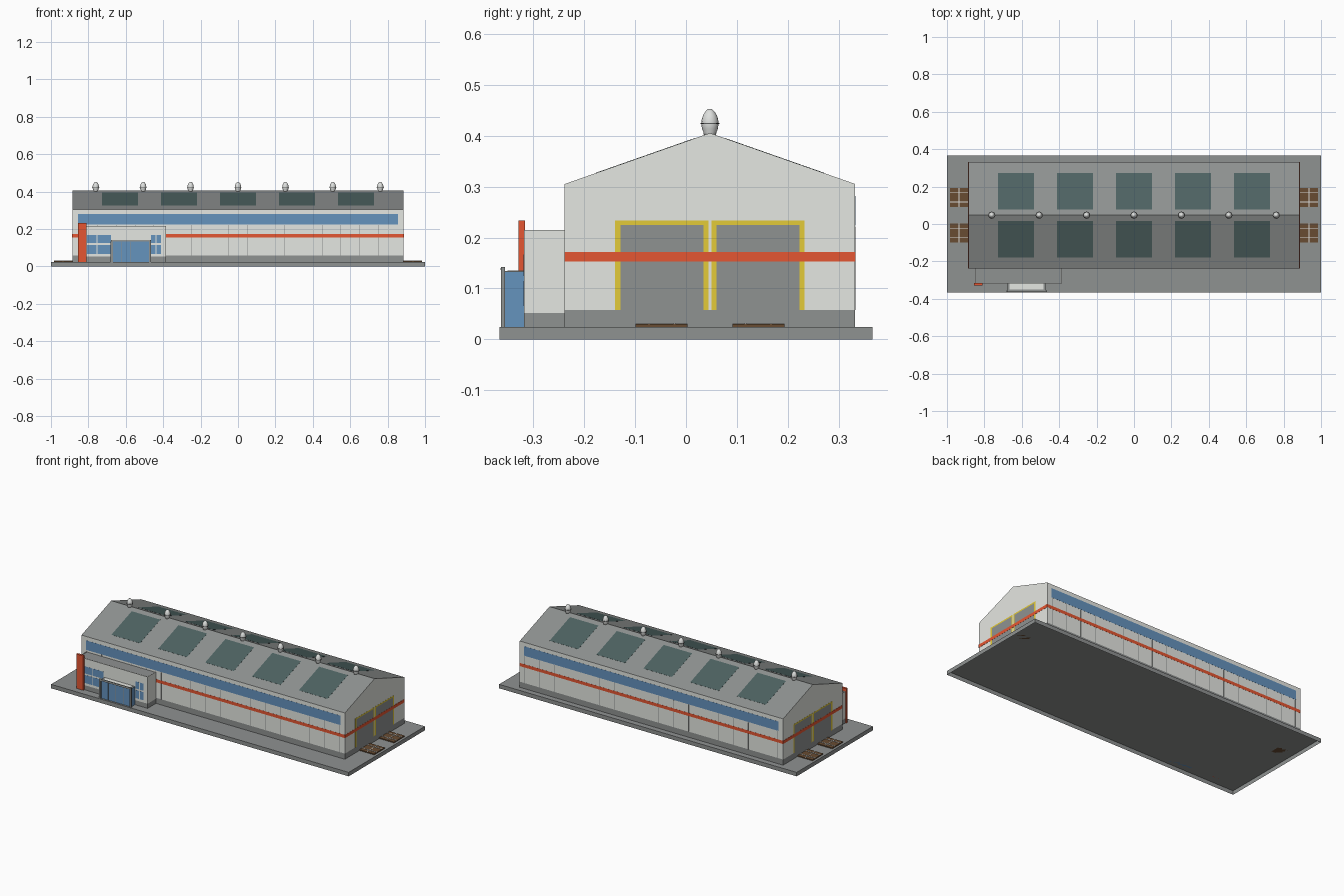
import bpy, bmesh, math

cube = bpy.data.objects.get("Cube")
if cube:
    bpy.data.objects.remove(cube, do_unlink=True)


def material(name, *srgb):
    rgb = [((c / 255 + 0.055) / 1.055) ** 2.4 for c in srgb] + [1]
    m = bpy.data.materials.new(name)
    m.use_nodes = True
    m.diffuse_color = rgb
    bsdf = m.node_tree.nodes["Principled BSDF"]
    bsdf.inputs["Base Color"].default_value = rgb
    bsdf.inputs["Roughness"].default_value = 0.8
    return m


WALL = material("pale wall", 229, 231, 226)
GREY = material("concrete grey", 143, 146, 145)
DARK = material("dark grey", 90, 92, 92)
SKY = material("skylight glass", 78, 99, 98)
BLUE = material("blue glass", 101, 147, 190)
RED = material("orange red", 229, 86, 50)
YELLOW = material("yellow", 228, 203, 56)
BROWN = material("brown wood", 104, 76, 50)
METAL = material("vent metal", 222, 224, 222)


def finish(name, bm, *mats):
    bmesh.ops.recalc_face_normals(bm, faces=bm.faces)
    mesh = bpy.data.meshes.new(name)
    bm.to_mesh(mesh)
    bm.free()
    for m in mats:
        mesh.materials.append(m)
    ob = bpy.data.objects.new(name, mesh)
    bpy.context.collection.objects.link(ob)
    return ob


def box(name, mat, x, y, z, open_bottom=False):
    bm = bmesh.new()
    bmesh.ops.create_cube(bm, size=1)
    if open_bottom:
        low = [f for f in bm.faces if f.normal.z < -.5]
        bmesh.ops.delete(bm, geom=low, context="FACES")
    for v in bm.verts:
        v.co = [(a + b) / 2 + c * (b - a) for c, (a, b) in zip(v.co, (x, y, z))]
    return finish(name, bm, mat)


def prism(name, profile, x0, x1, mat, plinth=None):
    """Extrude a (y, z) profile along x; with a plinth height, grey the base and top."""
    bm = bmesh.new()
    face = bm.faces.new([bm.verts.new((x0, y, z)) for y, z in profile])
    geom = bmesh.ops.extrude_face_region(bm, geom=[face])["geom"]
    bmesh.ops.translate(bm, vec=(x1 - x0, 0, 0),
                        verts=[g for g in geom if isinstance(g, bmesh.types.BMVert)])
    bmesh.ops.recalc_face_normals(bm, faces=bm.faces)
    if plinth:
        low = [f for f in bm.faces if f.normal.z < -.5]
        bmesh.ops.delete(bm, geom=low, context="FACES")
        bmesh.ops.bisect_plane(bm, geom=bm.verts[:] + bm.edges[:] + bm.faces[:],
                               plane_co=(0, 0, plinth), plane_no=(0, 0, 1))
        for f in bm.faces:
            f.material_index = int(f.normal.z > .5 or f.calc_center_median().z < plinth)
    return finish(name, bm, mat, GREY)


# Main dimensions
HX, YF, YB, RIDGE = 0.885, -0.238, 0.332, 0.047
BASE, PLINTH, EAVE, TOP = 0.024, 0.058, 0.305, 0.405
SLOPE = (TOP - EAVE) / (YB - RIDGE)
SKIN = 0.0006

# Hollow ground slab and gabled hall with plinth
box("ground_slab", GREY, (-1, 1), (-0.366, 0.366), (0, BASE), open_bottom=True)
prism("hall", [(YF, BASE), (YB, BASE), (YB, EAVE), (RIDGE, TOP), (YF, EAVE)],
      -HX, HX, WALL, PLINTH)

# Skylights on both slopes
for side, label in ((-1, "front"), (1, "back")):
    for i in range(5):
        x = (i - 2) * 0.315
        pts = [(RIDGE + side * d, TOP - SLOPE * d + h)
               for d, h in ((.03, -.002), (.225, -.002), (.225, SKIN), (.03, SKIN))]
        prism(f"skylight_{label}_{i + 1}", pts, x - .096, x + .096, SKY)

# Long walls: window band, stripe and panel joints
for wall, out, label in ((YF, -1, "front"), (YB, 1, "back")):
    def span(t):
        return sorted((wall - out * .002, wall + out * t))
    box(f"window_band_{label}", BLUE, (-.855, .855), span(SKIN), (.224, .281))
    for i in range(18):
        x = -.85 + i * .1
        box(f"panel_joint_{label}_{i + 1}", GREY, (x - .001, x + .001), span(SKIN / 2), (PLINTH, .222))
box("stripe", RED, (-HX - 2 * SKIN, HX + 2 * SKIN), (YF - SKIN, YB + SKIN), (.153, .172))

# Gate ends: two framed doors and track pads
for s, label in ((1, "left"), (-1, "right")):
    def out(a, b):
        return sorted((s * a, s * b))
    for k, (y0, y1) in enumerate(((-.139, .044), (.050, .233)), 1):
        tag = f"{label}_{k}"
        skin = out(HX - .002, HX + SKIN)
        box(f"gate_{tag}", GREY, skin, (y0 + .01, y1 - .01), (PLINTH, .225))
        box(f"gate_frame_top_{tag}", YELLOW, skin, (y0, y1), (.225, .233))
        for a, b in ((y0, y0 + .01), (y1 - .01, y1)):
            box(f"gate_frame_side_{tag}", YELLOW, skin, (a, b), (PLINTH, .225))
    for k, yc in enumerate((-.048, .142), 1):
        tag = f"{label}_{k}"
        box(f"track_pad_{tag}", BROWN, out(HX, .985), (yc - .051, yc + .051), (BASE, .030))
        for dy in (-.025, .025):
            box(f"rail_{tag}", METAL, out(HX, .985), (yc + dy - .002, yc + dy + .002), (.029, .032))
        box(f"pad_joint_{tag}", METAL, out(.933, .937), (yc - .051, yc + .051), (.029, .031))

# Ridge vents: lathed eggs with a ring
egg = [(.012, .400), (.0125, .406), (.0155, .413), (.0168, .422), (.0162, .431),
       (.0135, .440), (.009, .447), (.004, .452)]
for i in range(7):
    x = (i - 3) * 0.2535
    bm = bmesh.new()
    rings = [[bm.verts.new((x + r * math.cos(a), RIDGE + r * math.sin(a), z))
              for a in (math.tau * n / 16 for n in range(16))] for r, z in egg]
    for lo, hi in zip(rings, rings[1:]):
        for n in range(16):
            m = (n + 1) % 16
            bm.faces.new((lo[n], lo[m], hi[m], hi[n]))
    bm.faces.new(rings[0])
    bm.faces.new(rings[-1])
    ob = finish(f"vent_{i + 1}", bm, METAL)
    for p in ob.data.polygons:
        p.use_smooth = True
    bm = bmesh.new()
    bmesh.ops.create_cone(bm, cap_ends=True, segments=16, radius1=.019, radius2=.019, depth=.002)
    bmesh.ops.translate(bm, verts=bm.verts, vec=(x, RIDGE, .4235))
    finish(f"vent_ring_{i + 1}", bm, DARK)

# Entrance annex with parapet
AX0, AX1, AY = -.85, -.385, -.318
prism("annex", [(AY, BASE), (YF, BASE), (YF, .212), (AY, .212)], AX0, AX1, WALL, .052)
box("parapet_front", WALL, (AX0, AX1), (AY, AY + .003), (.211, .215))
for x in (AX0, AX1 - .003):
    box("parapet_side", WALL, (x, x + .003), (AY, YF), (.211, .215))
box("sign_pylon", RED, (-.856, -.81), (-.329, -.316), (BASE, .233))

# Annex windows
for x0, x1 in ((-.808, -.756), (-.75, -.68), (-.465, -.441), (-.437, -.411)):
    for z0, z1 in ((.066, .115), (.124, .167)):
        box("annex_window", BLUE, (x0, x1), (AY - SKIN, AY + .002), (z0, z1))

# Glazed porch
PX0, PX1, PY = -.675, -.47, -.355
box("porch_glass", BLUE, (PX0, PX1), (PY, AY), (BASE, .132))
box("porch_cover", GREY, (PX0, PX1), (PY, AY), (.132, .134))
box("porch_roof", WALL, (-.665, -.483), (-.350, -.318), (.133, .135))
box("porch_lintel", GREY, (PX0 - .005, PX1 + .005), (PY - .008, PY), (.133, .142))
box("lintel_trim", WALL, (PX0, PX1), (PY - .009, PY), (.136, .140))
for x in (PX0, PX1):
    box("porch_post", GREY, (x - .006, x + .006), (PY - .008, PY), (BASE, .133))
for i in range(1, 4):
    x = PX0 + (PX1 - PX0) * i / 4
    box("porch_mullion", GREY, (x - .001, x + .001), (PY - .001, PY), (BASE, .131))
